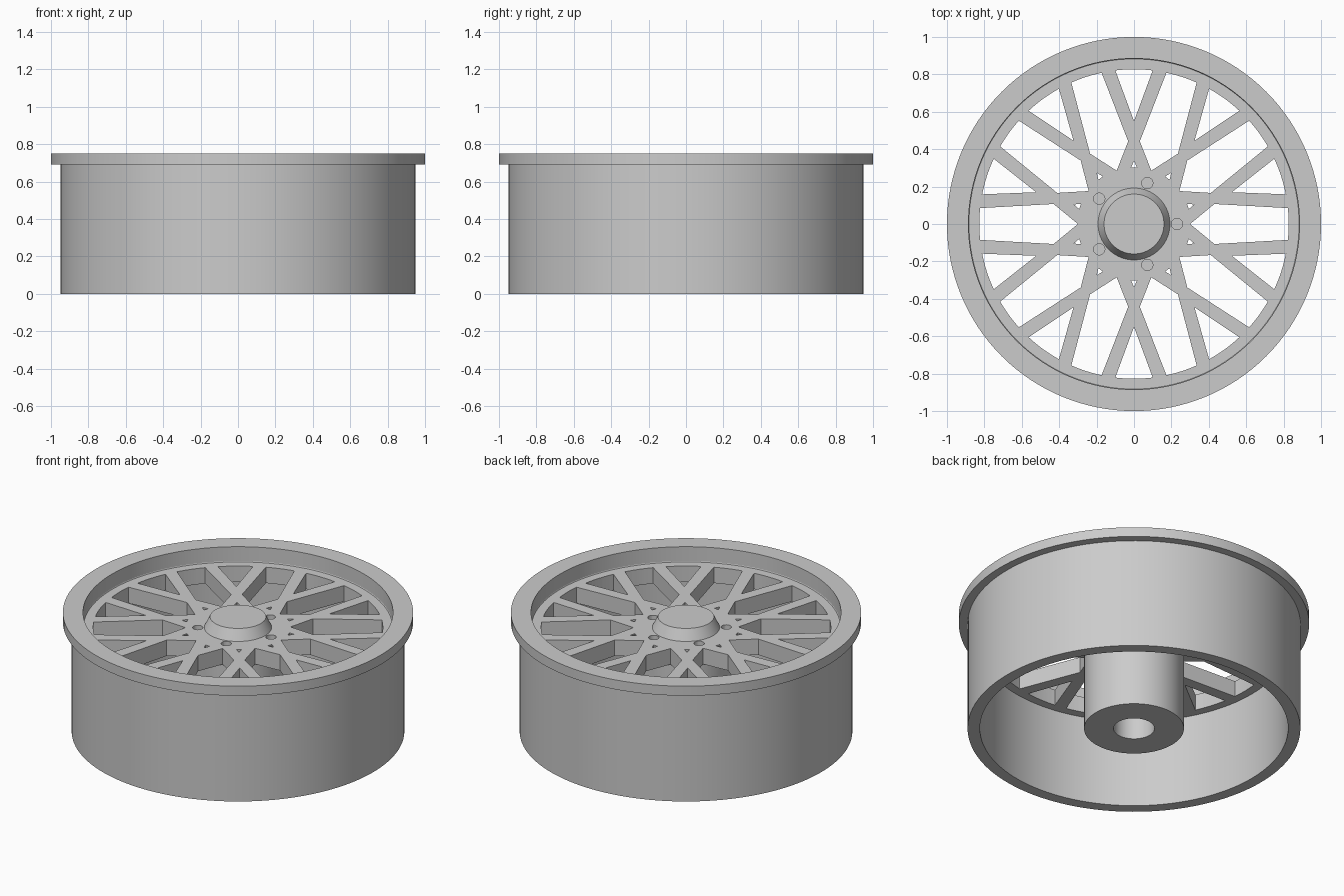
import bpy, bmesh, math

if "Cube" in bpy.data.objects:
    bpy.data.objects.remove(bpy.data.objects["Cube"])

SEG = 128
PLATE_TOP, PLATE_BOTTOM = 0.655, 0.555
GAP_R = 0.827          # outer radius of the spoke openings

metal = bpy.data.materials.new("grey metal")
metal.diffuse_color = (0.6, 0.6, 0.6, 1)
metal.use_nodes = True
metal.node_tree.nodes["Principled BSDF"].inputs["Base Color"].default_value = metal.diffuse_color


def finish(name, bm, smooth=True):
    bmesh.ops.recalc_face_normals(bm, faces=bm.faces)
    mesh = bpy.data.meshes.new(name)
    bm.to_mesh(mesh)
    bm.free()
    mesh.materials.append(metal)
    ob = bpy.data.objects.new(name, mesh)
    bpy.context.collection.objects.link(ob)
    bpy.ops.object.select_all(action='DESELECT')
    ob.select_set(True)
    bpy.context.view_layer.objects.active = ob
    if smooth:
        bpy.ops.object.shade_smooth_by_angle(angle=math.radians(25))
    return ob


def lathe(name, profile, closed=True):
    """Revolve (radius, z) points about z; an open profile gets its ends capped."""
    bm = bmesh.new()
    rings = []
    for r, z in profile:
        rings.append([bm.verts.new((r * math.cos(2 * math.pi * i / SEG),
                                    r * math.sin(2 * math.pi * i / SEG), z))
                      for i in range(SEG)])
    pairs = list(zip(rings, rings[1:]))
    if closed:
        pairs.append((rings[-1], rings[0]))
    for a, b in pairs:
        for i in range(SEG):
            j = (i + 1) % SEG
            bm.faces.new((a[i], a[j], b[j], b[i]))
    if not closed:
        bm.faces.new(rings[0])
        bm.faces.new(rings[-1])
    return finish(name, bm)


def prism(bm, outline, angle, z0, z1):
    """Add an upright prism from a 2D outline turned about z."""
    c, s = math.cos(angle), math.sin(angle)
    pts = [(x * c - y * s, x * s + y * c) for x, y in outline]
    low = [bm.verts.new((x, y, z0)) for x, y in pts]
    top = [bm.verts.new((x, y, z1)) for x, y in pts]
    bm.faces.new(low[::-1])
    bm.faces.new(top)
    for i in range(len(pts)):
        j = (i + 1) % len(pts)
        bm.faces.new((low[i], low[j], top[j], top[i]))


def arc(half_width, steps=8):
    """Points on the outer opening radius, from -half_width to +half_width."""
    a = math.asin(half_width / GAP_R)
    return [(GAP_R * math.cos(-a + 2 * a * i / steps),
             GAP_R * math.sin(-a + 2 * a * i / steps)) for i in range(steps + 1)]


# Barrel with the wider front lip
lathe("rim_barrel", [(0.88, 0), (0.95, 0), (0.95, 0.69), (1.0, 0.69),
                     (1.0, 0.75), (0.885, 0.75), (0.885, 0.66), (0.88, 0.65)])

# Hub tube behind the spokes
lathe("hub_tube", [(0.117, 0), (0.285, 0), (0.285, 0.56), (0.117, 0.56)])

# Tapered centre cap
lathe("centre_cap", [(0.192, PLATE_TOP - 0.01), (0.192, PLATE_TOP),
                     (0.16, 0.722)], closed=False)

# Spoke plate, a disc from which the openings are cut
plate = lathe("spoke_plate", [(0.89, PLATE_BOTTOM), (0.89, PLATE_TOP)], closed=False)

wide_gap = [(0.30, 0), (0.43, -0.107)] + arc(0.085) + [(0.43, 0.107)]
fork_gap = [(0.55, 0)] + arc(0.10)
small_gap = [(0.303, -0.015), (0.338, 0), (0.303, 0.015)]
bolt_hole = [(0.23 + 0.03 * math.cos(math.tau * i / 24),
              0.03 * math.sin(math.tau * i / 24)) for i in range(24)]

bm = bmesh.new()
for k in range(10):
    a = math.radians(36 * k)
    prism(bm, wide_gap, a, 0.4, 0.8)
    prism(bm, fork_gap, a + math.radians(18), 0.4, 0.8)
    prism(bm, small_gap, a + math.radians(18), 0.4, 0.8)
    if k % 2 == 0:
        prism(bm, bolt_hole, a, 0.575, 0.8)
cutter = finish("opening_cutter", bm, smooth=False)
cutter.hide_render = True

bpy.context.view_layer.objects.active = plate
mod = plate.modifiers.new("openings", 'BOOLEAN')
mod.operation = 'DIFFERENCE'
mod.solver = 'EXACT'
mod.object = cutter
bpy.ops.object.select_all(action='DESELECT')
plate.select_set(True)
# Bake the cut ahead of any sharp-edge shading
bpy.ops.object.modifier_apply(modifier=mod.name)
bpy.data.objects.remove(cutter)
bpy.ops.object.shade_smooth_by_angle(angle=math.radians(25))
